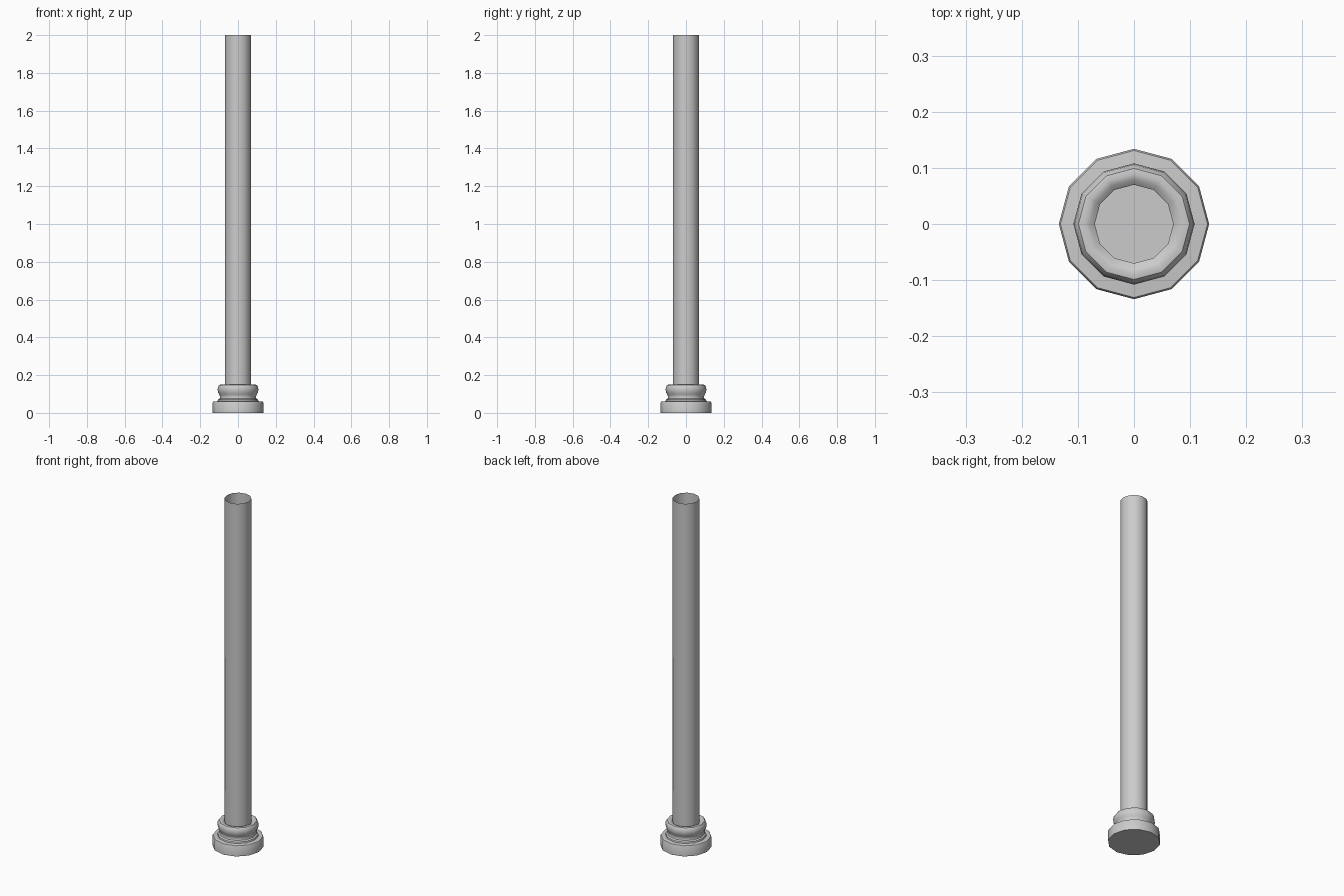
import bpy, bmesh, math

if "Cube" in bpy.data.objects:
    bpy.data.objects.remove(bpy.data.objects["Cube"])

SIDES = 12


def lathe(name, profile, close_bottom=False):
    """Revolve (radius, z) points around the z axis."""
    bm = bmesh.new()
    rings = []
    for r, z in profile:
        rings.append([bm.verts.new((r * math.cos(2 * math.pi * i / SIDES),
                                    r * math.sin(2 * math.pi * i / SIDES), z))
                      for i in range(SIDES)])
    for a, b in zip(rings, rings[1:]):
        for i in range(SIDES):
            j = (i + 1) % SIDES
            bm.faces.new((a[i], a[j], b[j], b[i]))
    if close_bottom:
        bm.faces.new(rings[0][::-1])
    mesh = bpy.data.meshes.new(name)
    bm.to_mesh(mesh)
    bm.free()
    obj = bpy.data.objects.new(name, mesh)
    bpy.context.collection.objects.link(obj)
    bpy.ops.object.select_all(action='DESELECT')
    obj.select_set(True)
    bpy.context.view_layer.objects.active = obj
    bpy.ops.object.shade_smooth_by_angle(angle=math.radians(40))
    return obj


# Plinth, scotia and rounded torus of the base
lathe("column_base", [
    (0.134, 0.0), (0.134, 0.055), (0.131, 0.06), (0.108, 0.062),
    (0.106, 0.07), (0.098, 0.075), (0.095, 0.085), (0.099, 0.096),
    (0.105, 0.107), (0.108, 0.122), (0.106, 0.138), (0.099, 0.148),
    (0.089, 0.15), (0.079, 0.146), (0.07, 0.138)], close_bottom=True)

# Plain shaft, open at the top
lathe("column_shaft", [(0.07, 0.138), (0.07, 2.0)])
